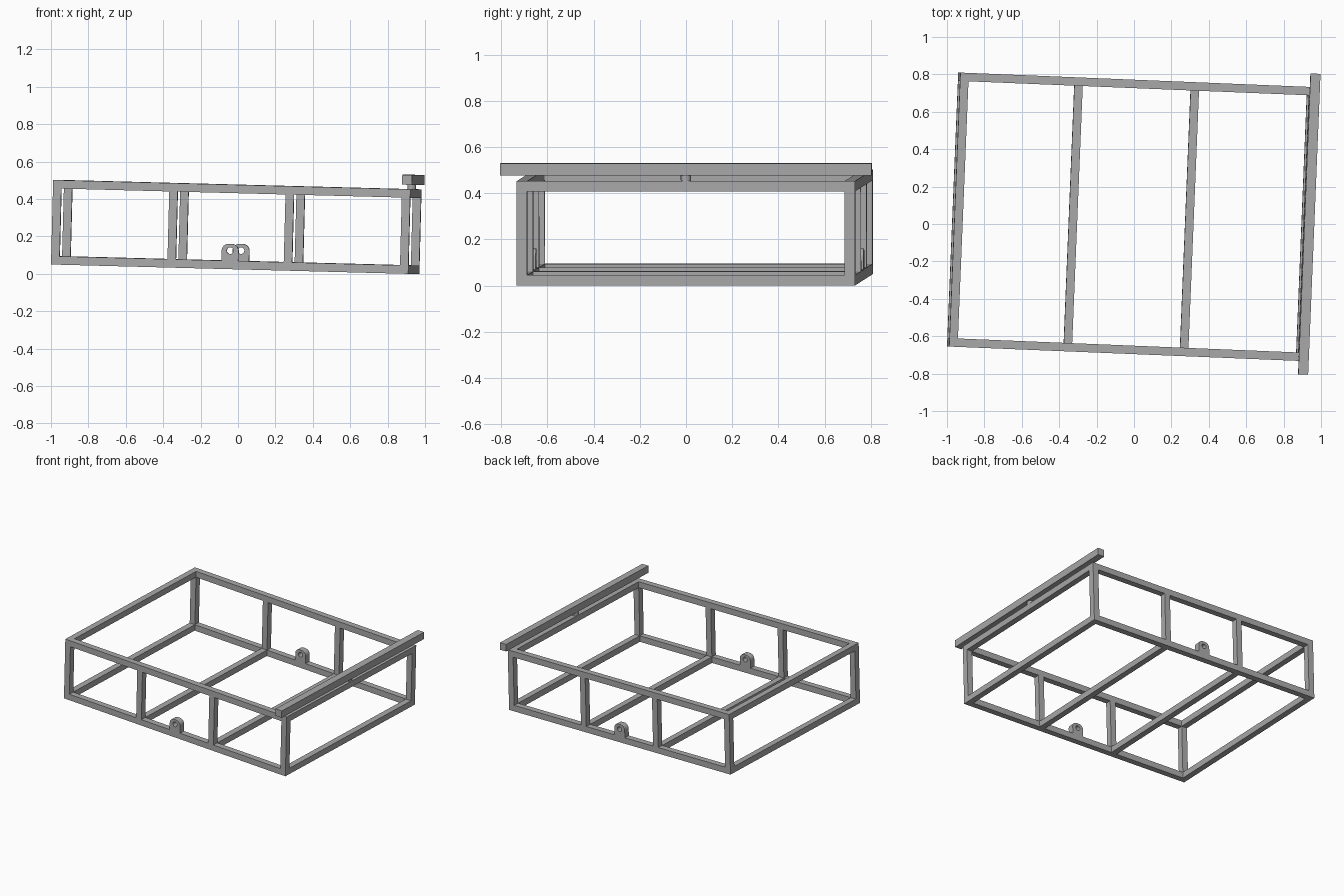
import bpy
import bmesh
from math import radians, sin, cos, pi
from mathutils import Matrix, Vector

cube = bpy.data.objects.get("Cube")
if cube:
    bpy.data.objects.remove(cube, do_unlink=True)

# Overall sizes, in the frame's own axes
LENGTH, WIDTH, HEIGHT, TUBE = 1.912, 1.466, 0.452, 0.045
BAR = 0.053
HX, HY = (LENGTH - TUBE) / 2, (WIDTH - TUBE) / 2   # tube centre lines
LOW, HIGH = TUBE / 2, HEIGHT - TUBE / 2

# The whole frame sits slightly turned and pitched
POSE = (Matrix.Translation((-0.015, 0.0385, 0.025))
        @ Matrix.Rotation(radians(-2.35), 4, 'Z')
        @ Matrix.Rotation(radians(1.5), 4, 'Y'))

steel = bpy.data.materials.new("grey steel")
steel.use_nodes = True
GREY = (0.4, 0.4, 0.4, 1)
steel.diffuse_color = GREY
steel.node_tree.nodes["Principled BSDF"].inputs["Base Color"].default_value = GREY


def add_mesh(name, mesh, location):
    obj = bpy.data.objects.new(name, mesh)
    bpy.context.collection.objects.link(obj)
    mesh.materials.clear()
    mesh.materials.append(steel)
    obj.matrix_world = POSE @ Matrix.Translation(location)
    return obj


def box(name, location, size):
    bm = bmesh.new()
    bmesh.ops.create_cube(bm, size=1)
    bmesh.ops.scale(bm, vec=Vector(size), verts=bm.verts)
    mesh = bpy.data.meshes.new(name)
    bm.to_mesh(mesh)
    bm.free()
    return add_mesh(name, mesh, location)


def arc(cx, cz, r, start, end, steps):
    return [(cx + r * cos(start + (end - start) * i / steps),
             cz + r * sin(start + (end - start) * i / steps)) for i in range(steps + 1)]


def lug(name, y):
    # Rounded plate with a round hole, standing on the bottom rail
    half, top, r = 0.045, 0.135, 0.036
    outline = [(-half, TUBE), (half, TUBE)]
    outline += arc(half - r, top - r, r, 0, pi / 2, 8)
    outline += arc(r - half, top - r, r, pi / 2, pi, 8)
    hole = arc(0, top - r, 0.018, 0, 2 * pi, 24)[:-1]
    curve = bpy.data.curves.new(name + "_outline", 'CURVE')
    curve.dimensions = '2D'
    curve.fill_mode = 'BOTH'
    curve.extrude = TUBE / 2
    for points in (outline, hole):
        spline = curve.splines.new('POLY')
        spline.points.add(len(points) - 1)
        for p, (x, z) in zip(spline.points, points):
            p.co = (x, z, 0, 1)
        spline.use_cyclic_u = True
    temp = bpy.data.objects.new(name + "_outline", curve)
    bpy.context.collection.objects.link(temp)
    graph = bpy.context.evaluated_depsgraph_get()
    mesh = bpy.data.meshes.new_from_object(temp.evaluated_get(graph))
    bpy.data.objects.remove(temp, do_unlink=True)
    mesh.transform(Matrix.Rotation(pi / 2, 4, 'X'))
    for face in mesh.polygons:
        face.use_smooth = False
    add_mesh(name, mesh, (0, y, 0))


# Long rails, posts and lugs on both sides
for side, y in (("front", -HY), ("back", HY)):
    for level, z in (("bottom", LOW), ("top", HIGH)):
        box(f"{side}_{level}_rail", (0, y, z), (LENGTH, TUBE, TUBE))
    for i in range(4):
        x = -HX + i * 2 * HX / 3
        box(f"{side}_post_{i + 1}", (x, y, HEIGHT / 2), (TUBE, TUBE, HEIGHT - 2 * TUBE))
    lug(f"{side}_lug", y)

# Cross members: four along the floor, two at the top ends
for i in range(4):
    x = -HX + i * 2 * HX / 3
    box(f"bottom_crossbar_{i + 1}", (x, 0, LOW), (TUBE, WIDTH - 2 * TUBE, TUBE))
    if i in (0, 3):
        box(f"top_crossbar_{i + 1}", (x, 0, HIGH), (TUBE, WIDTH - 2 * TUBE, TUBE))

# Raised bar carried by a short pivot at the right end
GAP = 0.024
box("raised_bar", (0.94, 0, HEIGHT + GAP + BAR / 2), (BAR, 1.61, BAR))
bm = bmesh.new()
bmesh.ops.create_cone(bm, cap_ends=True, segments=24, radius1=TUBE / 2,
                      radius2=TUBE / 2, depth=GAP)
pivot_mesh = bpy.data.meshes.new("pivot")
bm.to_mesh(pivot_mesh)
bm.free()
pivot = add_mesh("pivot", pivot_mesh, (HX, 0, HEIGHT + GAP / 2))
bpy.context.view_layer.objects.active = pivot
pivot.select_set(True)
bpy.ops.object.shade_smooth_by_angle()
